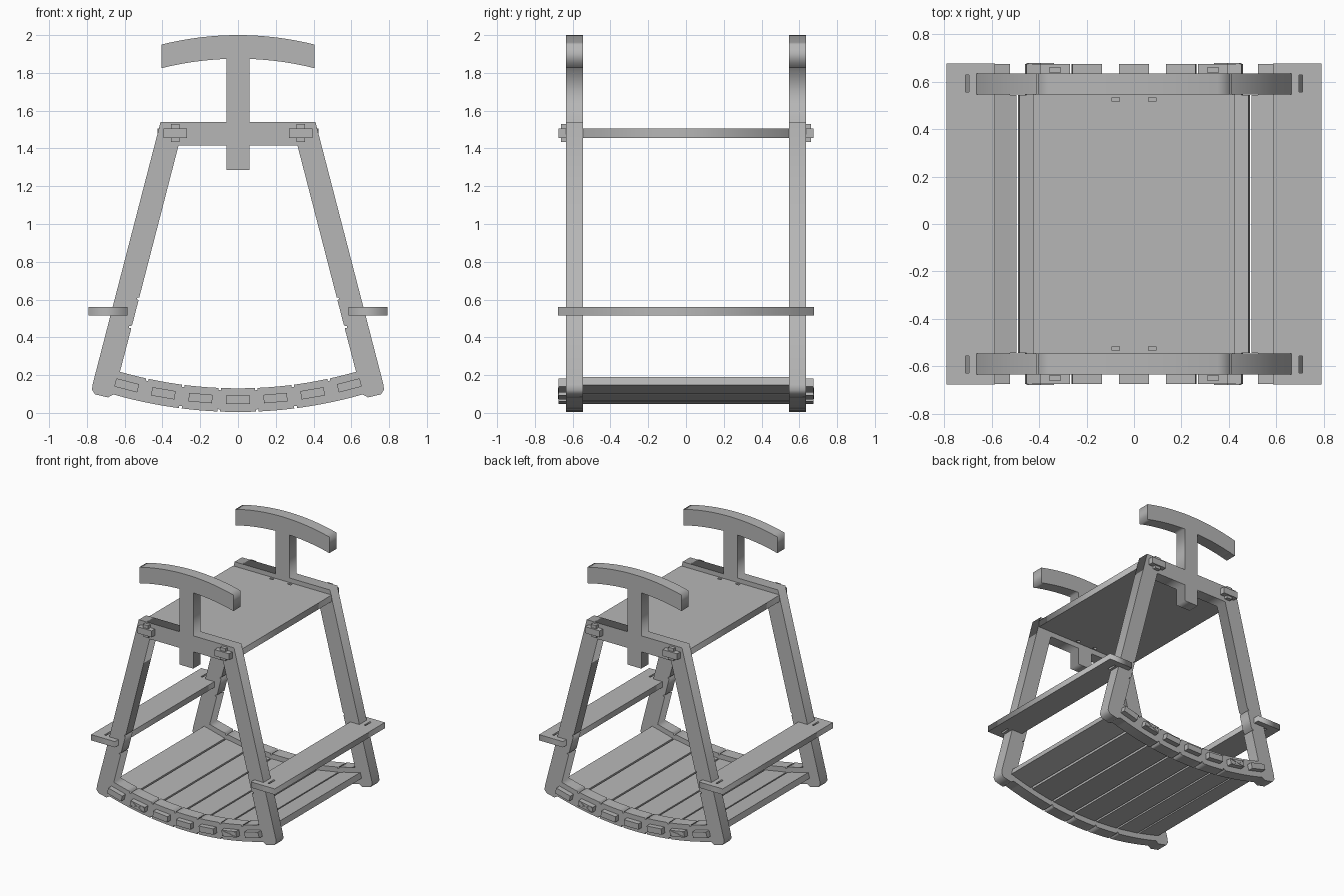
import bpy, bmesh, math
from mathutils import Matrix, Vector

if "Cube" in bpy.data.objects:
    bpy.data.objects.remove(bpy.data.objects["Cube"])

wood = bpy.data.materials.new("grey wood")
wood.diffuse_color = (0.47, 0.47, 0.47, 1)
wood.use_nodes = True
wood.node_tree.nodes["Principled BSDF"].inputs["Base Color"].default_value = wood.diffuse_color


def finish(name, bm):
    bmesh.ops.remove_doubles(bm, verts=bm.verts, dist=1e-5)
    bmesh.ops.recalc_face_normals(bm, faces=bm.faces)
    me = bpy.data.meshes.new(name)
    bm.to_mesh(me)
    bm.free()
    me.materials.append(wood)
    ob = bpy.data.objects.new(name, me)
    bpy.context.collection.objects.link(ob)
    return ob


def boxes(name, parts, matrix=Matrix()):
    """One object from (centre, size) boxes."""
    bm = bmesh.new()
    for c, s in parts:
        m = matrix @ Matrix.Translation(c) @ Matrix.Diagonal((*s, 1))
        bmesh.ops.create_cube(bm, size=1, matrix=m)
    return finish(name, bm)


def plate(name, loops, thickness, matrix):
    """Flat board cut from an outline; further loops become holes."""
    cu = bpy.data.curves.new(name, 'CURVE')
    cu.dimensions = '2D'
    cu.fill_mode = 'BOTH'
    cu.extrude = thickness / 2
    for loop in loops:
        sp = cu.splines.new('POLY')
        sp.points.add(len(loop) - 1)
        for p, (x, y) in zip(sp.points, loop):
            p.co = (x, y, 0, 1)
        sp.use_cyclic_u = True
    tmp = bpy.data.objects.new(name + " outline", cu)
    bpy.context.collection.objects.link(tmp)
    me = bpy.data.meshes.new_from_object(tmp)
    bm = bmesh.new()
    bm.from_mesh(me)
    bm.transform(matrix)
    bpy.data.objects.remove(tmp)
    bpy.data.meshes.remove(me)
    bpy.data.curves.remove(cu)
    return finish(name, bm)


def rect(cx, cy, w, h):
    return [(cx - w/2, cy - h/2), (cx + w/2, cy - h/2),
            (cx + w/2, cy + h/2), (cx - w/2, cy + h/2)]


def mirrored(half):
    return half + [(-x, y) for x, y in reversed(half) if abs(x) > 1e-6]


# Rocker arc shared by the end frames and the floor slats
CZ, STEP = 2.40, 0.0852


def on_rocker(r, a):
    return (r * math.sin(a), CZ - r * math.cos(a))


def rocker_arc(r, x_end, notches, depth):
    """Arc from the side to the centre, with small relief notches."""
    end = math.asin(x_end / r)
    pts = [(end * i / 12, r) for i in range(13)]
    for n in notches:
        a, w = n * STEP, 0.003
        pts = [p for p in pts if abs(p[0] - a) > 2 * w]
        pts += [(a - w, r), (a - w + 1e-5, r + depth),
                (a + w - 1e-5, r + depth), (a + w, r)]
    return [on_rocker(r, a) for a, r in sorted(pts, reverse=True)]


def handle_arc(z_top, n=8):
    R = 1.665
    return [(x, z_top - R + math.sqrt(R*R - x*x))
            for x in (0.405 * i / n for i in range(n + 1))]


# End frame outline: curved handle, post, crossbar, leg, foot, rocker
under = [p for p in reversed(handle_arc(1.875)) if p[0] > 0.07]
outline = (handle_arc(2.0) + under
           + [(0.06, 1.874), (0.06, 1.54), (0.41, 1.54), (0.77, 0.15),
              (0.773, 0.122), (0.757, 0.098), (0.688, 0.082)]
           + rocker_arc(2.395, 0.66, (0.5, 1.5), -0.012))


def leg_inner(z, inset=0.0):
    return (0.315 + (1.415 - z) * 0.31 / 1.2 + inset, z)


# Opening: post stub, crossbar underside, notched leg edge, rocker top
opening = ([(0, 1.285), (0.06, 1.285), (0.06, 1.415), (0.315, 1.415)]
           + [leg_inner(0.612), leg_inner(0.61, 0.01),
              leg_inner(0.60, 0.01), leg_inner(0.598),
              leg_inner(0.462), leg_inner(0.46, 0.014),
              leg_inner(0.45, 0.014), leg_inner(0.448)]
           + rocker_arc(2.27, 0.625, (0.5, 1.5, 2.5), 0.012))

upright = Matrix.Rotation(math.pi / 2, 4, 'X')
for side, y in (("front", -0.59), ("back", 0.59)):
    plate(side + " end frame", [mirrored(outline), mirrored(opening)], 0.09,
          Matrix.Translation((0, y, 0)) @ upright)

# Seat panel with four small slots, plus its tenons and locking keys
slots = [rect(sx * 0.077, sy * 0.525, 0.03, 0.018)
         for sx in (-1, 1) for sy in (-1, 1)]
plate("seat", [rect(0, 0, 0.85, 1.09)] + slots, 0.05,
      Matrix.Translation((0, 0, 1.48)))
for sx in (-1, 1):
    for sy in (-1, 1):
        boxes("seat tenon", [((sx * 0.333, sy * 0.609, 1.48),
                              (0.125, 0.132, 0.05))])
        boxes("seat key", [((sx * 0.333, sy * 0.649, 1.482),
                            (0.046, 0.026, 0.095))])

# Side foot rests with a key slot at each end
for sx in (-1, 1):
    plate("foot rest", [rect(sx * 0.688, 0, 0.205, 1.355)]
          + [rect(sx * 0.703, sy * 0.592, 0.014, 0.072) for sy in (-1, 1)],
          0.045, Matrix.Translation((0, 0, 0.538)))

# Floor slats following the rocker, with tenons through both frames
for i in range(-3, 4):
    a = i * STEP
    x, z = on_rocker(2.33, a)
    m = Matrix.Translation((x, 0, z)) @ Matrix.Rotation(-a, 4, 'Y')
    boxes("floor slat", [((0, 0, 0), (0.184, 1.088, 0.045))], m)
    for sy in (-1, 1):
        boxes("slat tenon", [((0, sy * 0.609, 0), (0.125, 0.132, 0.045))], m)
        if abs(i) == 2:
            # Crossed wedges set in the tenon end
            for s in (-1, 1):
                w = m @ Matrix.Translation((0, sy * 0.676, 0)) \
                    @ Matrix.Rotation(s * 0.33, 4, 'Y')
                boxes("tenon wedge", [((0, 0, 0), (0.118, 0.005, 0.006))], w)
